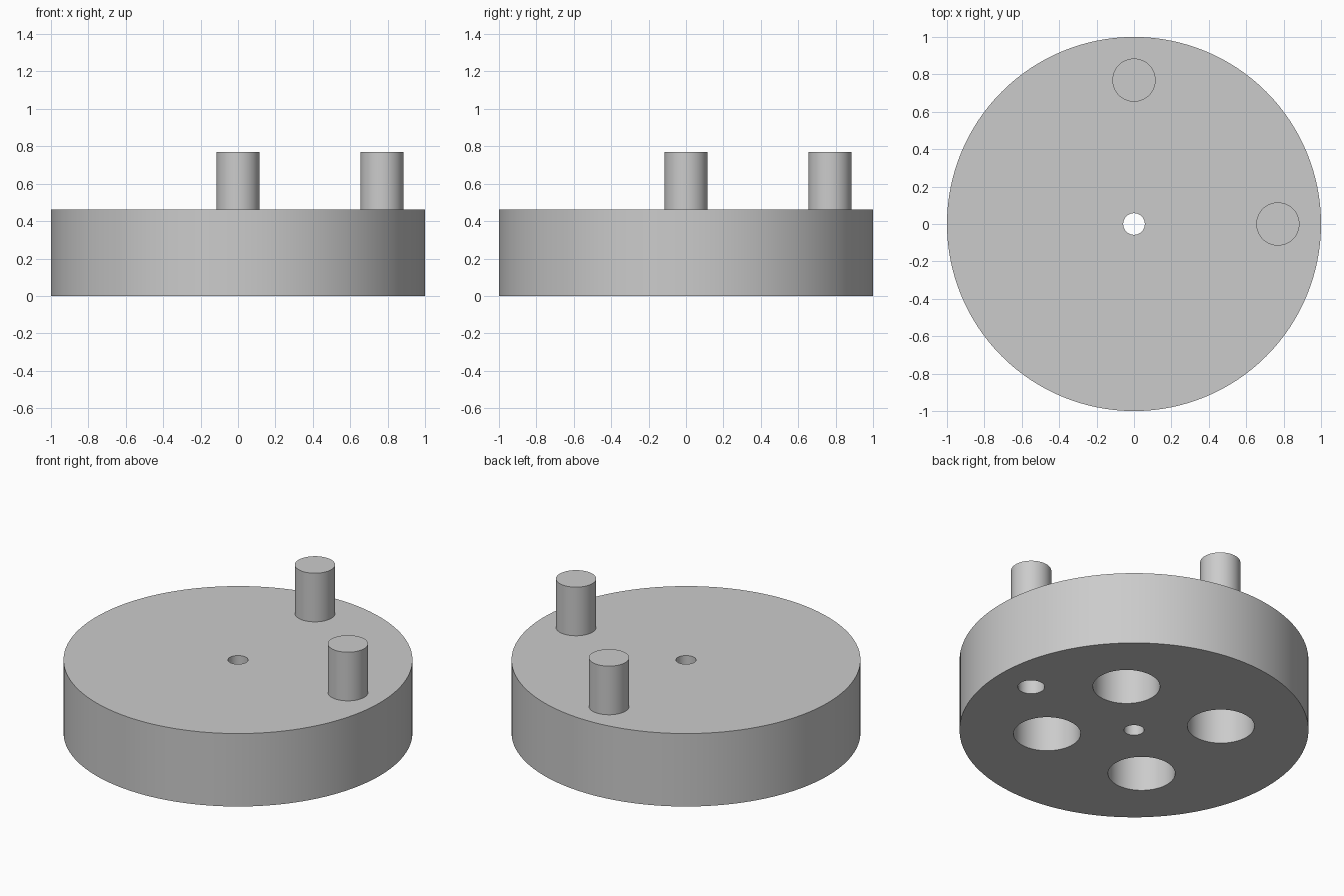
import bpy
import math

cube = bpy.data.objects.get("Cube")
if cube:
    bpy.data.objects.remove(cube, do_unlink=True)

U = 1 / 13                # one design unit
THICKNESS = 6 * U
POCKET_DEPTH = 5 * U
PIN_TOP = 10 * U
PIN_OFFSET = 10 * U

grey = bpy.data.materials.new("light grey")
grey.use_nodes = True
colour = (0.6, 0.6, 0.6, 1)
grey.diffuse_color = colour
grey.node_tree.nodes["Principled BSDF"].inputs["Base Color"].default_value = colour


def cylinder(name, radius, x, y, bottom, top, sides=64):
    bpy.ops.mesh.primitive_cylinder_add(
        vertices=sides, radius=radius, depth=top - bottom,
        location=(x, y, (bottom + top) / 2))
    obj = bpy.context.object
    obj.name = name
    obj.data.materials.append(grey)
    return obj


def smooth(obj):
    bpy.ops.object.select_all(action="DESELECT")
    obj.select_set(True)
    bpy.context.view_layer.objects.active = obj
    bpy.ops.object.shade_smooth_by_angle(angle=math.radians(30))


def cut(body, cutter):
    cutter.hide_render = True
    bpy.context.view_layer.objects.active = body
    mod = body.modifiers.new(cutter.name, "BOOLEAN")
    mod.operation = "DIFFERENCE"
    mod.solver = "EXACT"
    mod.object = cutter
    bpy.ops.object.modifier_apply(modifier=mod.name)
    bpy.data.objects.remove(cutter, do_unlink=True)


# Round base
base = cylinder("base_disc", 1, 0, 0, 0, THICKNESS, sides=128)

# Axle hole right through the middle
cut(base, cylinder("axle_hole", 0.75 * U, 0, 0, -0.1, THICKNESS + 0.1))

# Four wide blind pockets in the underside, on the diagonals
for i in range(4):
    a = math.radians(45 + 90 * i)
    cut(base, cylinder("pocket", 2.5 * U, math.cos(a) / 2, math.sin(a) / 2,
                       -0.1, POCKET_DEPTH))

# Small blind hole beneath the left pin
cut(base, cylinder("small_hole", U, PIN_OFFSET, 0, -0.1, POCKET_DEPTH))
smooth(base)

# Upright pins, set slightly into the base
for name, x, y in (("left_pin", PIN_OFFSET, 0), ("back_pin", 0, PIN_OFFSET)):
    smooth(cylinder(name, 1.5 * U, x, y, THICKNESS - 0.02, PIN_TOP))
